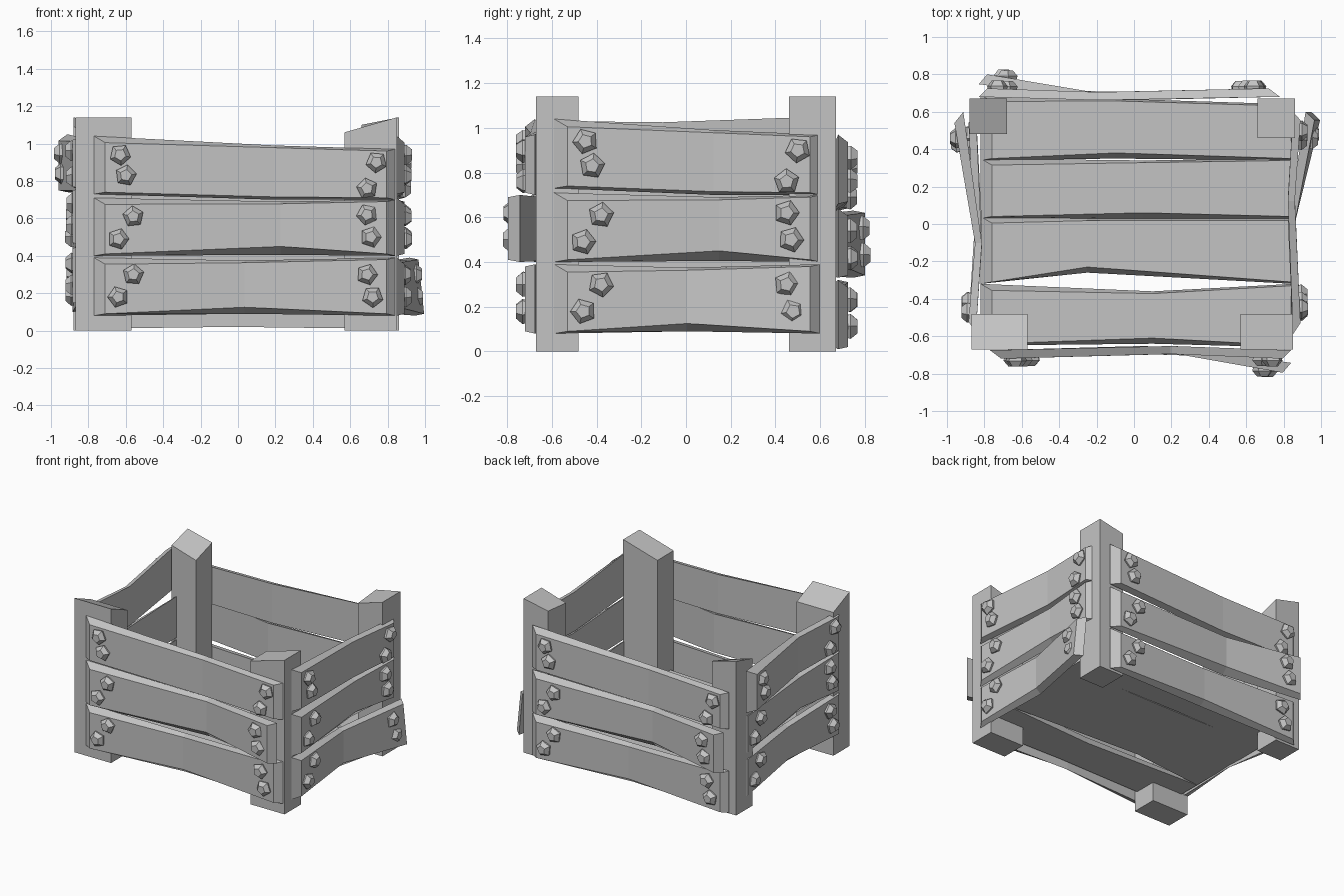
import bpy, bmesh, math, random
from mathutils import Vector, Matrix

random.seed(4)
cube = bpy.data.objects.get("Cube")
if cube:
    bpy.data.objects.remove(cube)

GREY = (0.55, 0.55, 0.55, 1)
grey = bpy.data.materials.new("plain grey")
grey.use_nodes = True
grey.diffuse_color = GREY
grey.node_tree.nodes["Principled BSDF"].inputs["Base Color"].default_value = GREY


def finish(bm, name):
    bmesh.ops.recalc_face_normals(bm, faces=bm.faces)
    mesh = bpy.data.meshes.new(name)
    bm.to_mesh(mesh)
    bm.free()
    mesh.materials.append(grey)
    obj = bpy.data.objects.new(name, mesh)
    bpy.context.collection.objects.link(obj)


def loft(bm, rings):
    """Skin a row of equal rings and cap both ends."""
    rows = [[bm.verts.new(p) for p in ring] for ring in rings]
    n = len(rows[0])
    for a, b in zip(rows, rows[1:]):
        for i in range(n):
            j = (i + 1) % n
            bm.faces.new((a[i], a[j], b[j], b[i]))
    bm.faces.new(rows[0])
    bm.faces.new(rows[-1])


def plank(name, frame, stations, t, thick, rise, insets):
    """Stations: (along, low, high, out, kick); the outer face is chamfered."""
    bm = bmesh.new()
    rings = []
    for k, (s, low, high, out, kick) in enumerate(stations):
        trim = (0.035, 0.012, 0.01)[k]
        lift = (0.01, rise, 0.01)[k]
        inner, face = t + out * 0.9, t + out + thick
        ring = [(s, low, inner + kick), (s, high, inner),
                (s + insets[k], high - trim, face), (s + insets[k], low + lift, face + kick)]
        rings.append([frame @ Vector(p) for p in ring])
    loft(bm, rings)
    finish(bm, name)


def bolt(bm, frame, s, u, t):
    """Five-sided rounded stud with a narrower flat crown."""
    turn = random.uniform(0, math.tau)
    rings = []
    for r, h in ((0.05, -0.015), (0.058, 0.015), (0.032, 0.045)):
        ring = []
        for i in range(5):
            a = turn + i * math.tau / 5
            ring.append(frame @ Vector((s + r * math.cos(a), u + r * math.sin(a), t + h)))
        rings.append(ring)
    loft(bm, rings)


# Corner posts: x range, y range, heights of the slanted top
posts = {
    "front_right_post": (-0.87, -0.57, -0.67, -0.48, (1.14, 1.14, 1.06, 1.06)),
    "front_left_post": (0.57, 0.85, -0.67, -0.48, (1.06, 1.14, 1.14, 1.06)),
    "back_left_post": (0.66, 0.86, 0.46, 0.67, (1.08, 1.14, 1.14, 1.1)),
    "back_right_post": (-0.88, -0.68, 0.48, 0.67, (1.09, 1.03, 1.09, 1.14)),
}
for name, (x0, x1, y0, y1, tops) in posts.items():
    corners = ((x0, y0), (x1, y0), (x1, y1), (x0, y1))
    bm = bmesh.new()
    loft(bm, [[(x, y, 0) for x, y in corners],
              [(x, y, z) for (x, y), z in zip(corners, tops)]])
    finish(bm, name)

# Wall boards: (low, high) at start, middle and end, then bend place and rise
levels = {
    "lower": (((0.08, 0.39), (0.09, 0.375), (0.08, 0.39)), 0.5, 0.035),
    "middle": (((0.40, 0.71), (0.405, 0.69), (0.40, 0.70)), 0.62, 0.045),
    "upper": (((0.73, 1.04), (0.70, 0.99), (0.70, 0.97)), 0.6, 0.015),
}
# Studs: (distance from board end, height) at start and end of each level
studs = {
    "lower": (((0.21, 0.30), (0.13, 0.18)), ((0.15, 0.30), (0.12, 0.18))),
    "middle": (((0.21, 0.61), (0.13, 0.49)), ((0.15, 0.62), (0.13, 0.50))),
    "upper": (((0.14, 0.94), (0.17, 0.83)), ((0.10, 0.90), (0.15, 0.76))),
}
# Walls: quarter turns, start, end, distance, thickness, inward bow,
# lift at each end, sprung board, its end and the kick of its lower edge
walls = {
    "front": (0, -0.77, 0.84, 0.675, 0.045, 0.025, (0, 0), "middle", 1, 0),
    "left": (1, -0.59, 0.60, 0.85, 0.04, 0.03, (0, 0), "lower", 1, 0.03),
    "back": (2, -0.78, 0.83, 0.68, 0.045, 0.02, (-0.07, -0.07), "middle", 1, 0),
    "right": (3, -0.60, 0.57, 0.845, 0.04, 0.035, (0.01, 0.06), "upper", 0, 0),
}
UPRIGHT = Matrix(((1, 0, 0), (0, 0, -1), (0, 1, 0)))
for wall, (turns, s0, s1, t, thick, bow, lifts, sprung, end, kick) in walls.items():
    frame = Matrix.Rotation(turns * math.pi / 2, 3, "Z") @ UPRIGHT
    raised = (lifts[0], sum(lifts) / 2, lifts[1])
    for level, (bands, bend, rise) in levels.items():
        outs, kicks = [0, -bow, 0], [0, 0, 0]
        if level == sprung:
            outs[2 * end] = 0.075
            kicks[2 * end] = kick
        mid = s0 + (s1 - s0) * bend
        stations = [(s, low + up, high + up, out, k) for s, (low, high), up, out, k
                    in zip((s0, mid, s1), bands, raised, outs, kicks)]
        plank(f"{wall}_{level}_board", frame, stations, t, thick, rise, (0.06, 0, -0.045))
        bm = bmesh.new()
        for side, pair in enumerate(studs[level]):
            for gap, u in pair:
                s = s1 - gap if side else s0 + gap
                # Follow the bend of the board under the stud
                share = gap / abs(mid - (s1 if side else s0))
                out = outs[2 * side] * (1 - share) + outs[1] * share
                bolt(bm, frame, s, u + lifts[side], t + thick + out)
        finish(bm, f"{wall}_{level}_studs")

# Floor boards: (low, high) across y at start, middle and end
floor = (
    ((-0.65, -0.32), (-0.64, -0.36), (-0.66, -0.32)),
    ((-0.32, 0.04), (-0.26, 0.03), (-0.32, 0.03)),
    ((0.03, 0.35), (0.03, 0.34), (0.03, 0.35)),
    ((0.34, 0.69), (0.35, 0.67), (0.34, 0.64)),
)
for i, bands in enumerate(floor):
    mid = (0.1, -0.25, 0.05, -0.1)[i]
    stations = [(s, low, high, 0, 0) for s, (low, high) in zip((-0.82, mid, 0.85), bands)]
    plank(f"floor_board_{i + 1}", Matrix.Identity(3), stations, 0.14, 0.05, 0.03,
          (0.06, 0, -0.01))
